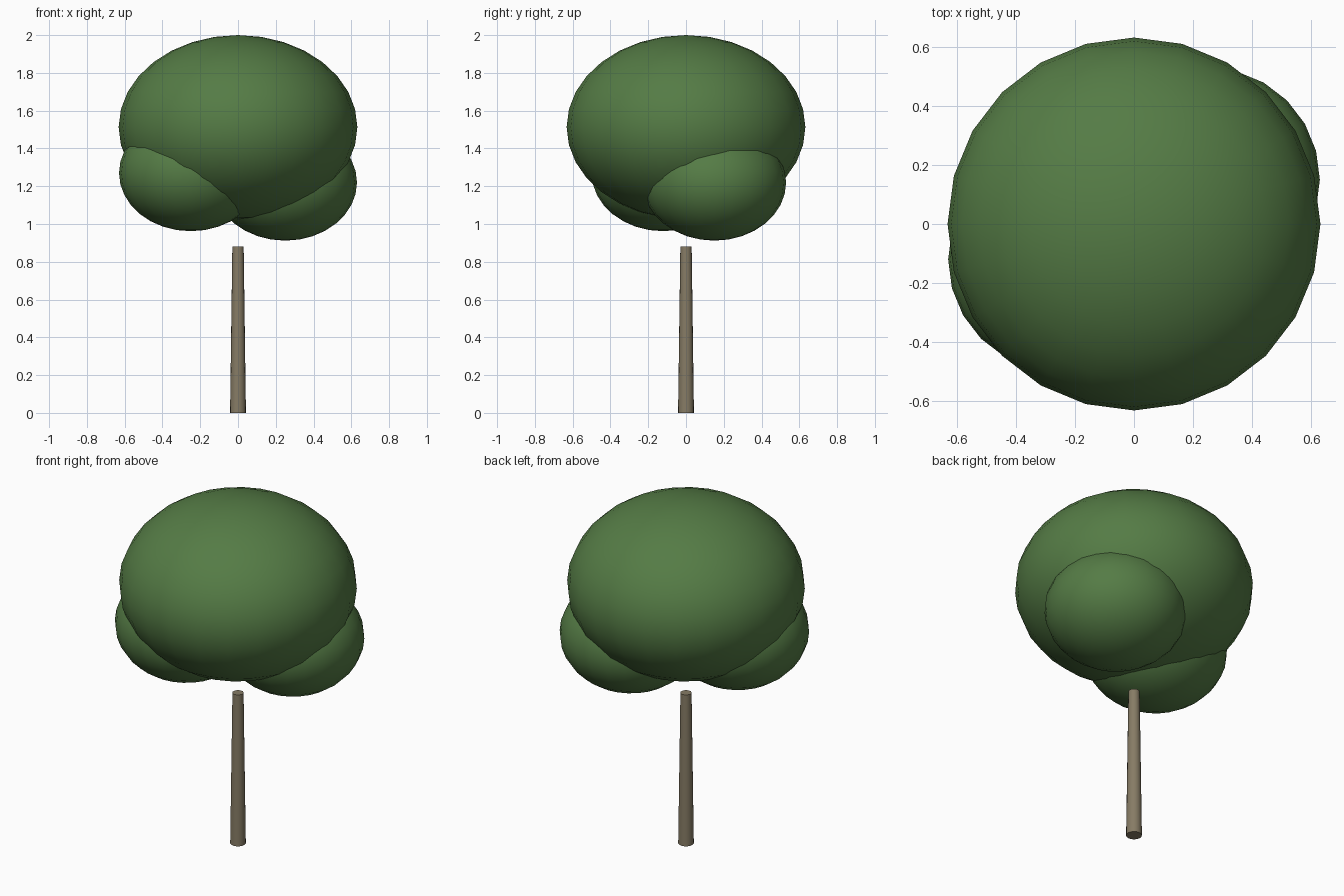
import bpy

if "Cube" in bpy.data.objects:
    bpy.data.objects.remove(bpy.data.objects["Cube"])


def material(name, color):
    m = bpy.data.materials.new(name)
    m.diffuse_color = color
    m.use_nodes = True
    m.node_tree.nodes["Principled BSDF"].inputs["Base Color"].default_value = m.diffuse_color
    return m


leaf = material("leaf_green", (0.09, 0.20, 0.06, 1))
bark = material("bark_brown", (0.24, 0.20, 0.13, 1))


def foliage(name, center, width, height):
    bpy.ops.mesh.primitive_uv_sphere_add(segments=24, ring_count=16, radius=1, location=center)
    ob = bpy.context.object
    ob.name = name
    ob.scale = (width, width, height)
    bpy.ops.object.transform_apply(location=False, rotation=False, scale=True)
    bpy.ops.object.shade_smooth()
    ob.data.materials.append(leaf)


# Crown: one large flattened ball and two smaller ones beneath it
foliage("main_crown", (0, 0, 1.513), 0.632, 0.487)
foliage("right_crown", (0.25, 0.15, 1.22), 0.38, 0.308)
foliage("left_crown", (-0.25, -0.12, 1.27), 0.38, 0.308)

# Tapered trunk, ending just below the crown
bpy.ops.mesh.primitive_cone_add(vertices=16, radius1=0.042, radius2=0.03, depth=0.88,
                                location=(0, 0, 0.44))
trunk = bpy.context.object
trunk.name = "trunk"
bpy.ops.object.shade_smooth_by_angle()
trunk.data.materials.append(bark)
